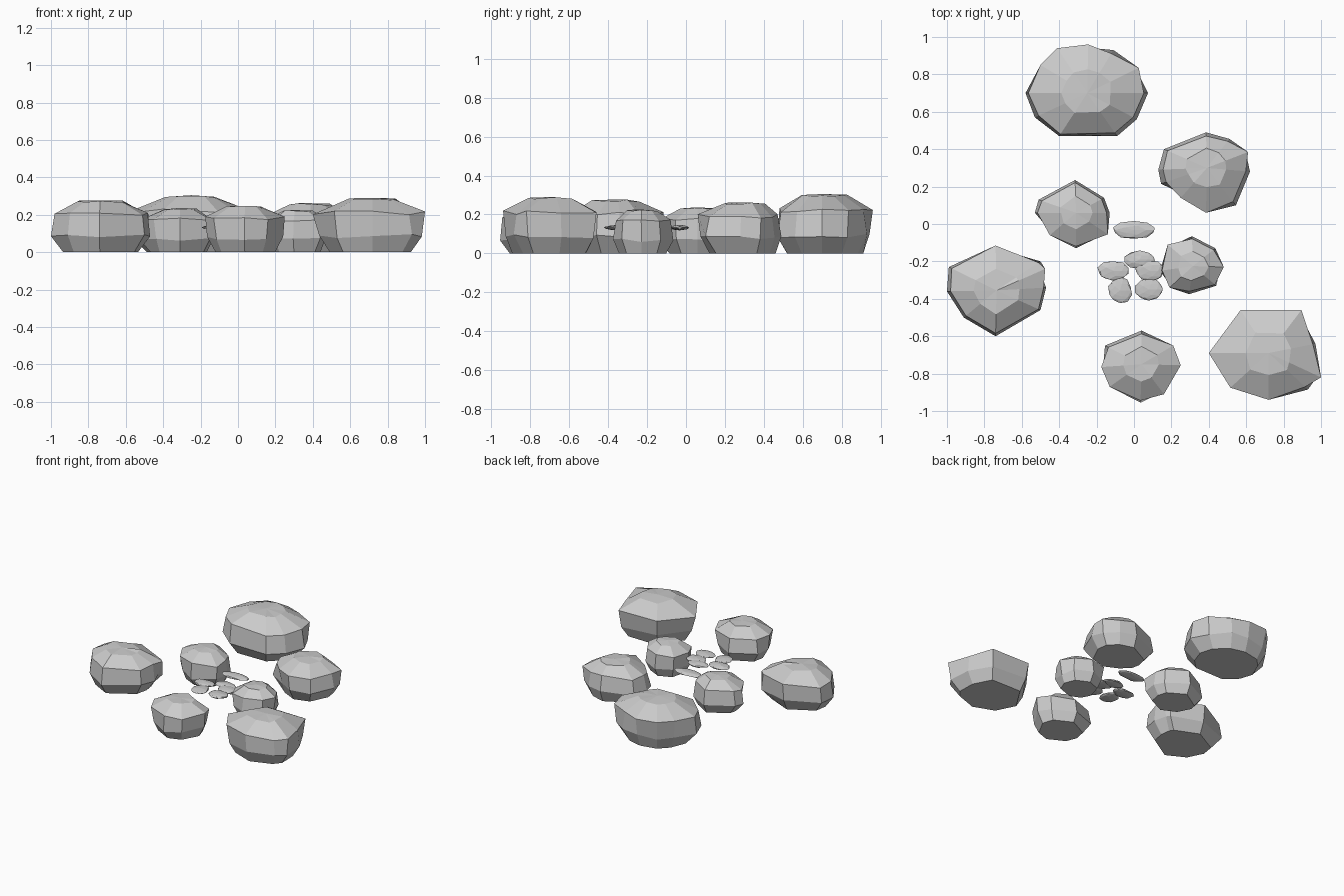
import bpy, bmesh, random
from math import hypot
from mathutils import Vector, Matrix

if "Cube" in bpy.data.objects:
    bpy.data.objects.remove(bpy.data.objects["Cube"])

random.seed(4)


def finish(bm, name):
    bmesh.ops.recalc_face_normals(bm, faces=bm.faces)
    me = bpy.data.meshes.new(name)
    bm.to_mesh(me)
    bm.free()
    ob = bpy.data.objects.new(name, me)
    bpy.context.collection.objects.link(ob)


def boulder(name, centre, top_r, height, outline):
    """Stacked rings: small base, wide belt, shoulder, small flat top."""
    bm = bmesh.new()
    c = Vector(centre)
    rings = []
    lean = [random.random() < 0.5 for _ in outline]
    for level, (z, s) in enumerate([(0, .76), (.3, 1), (.73, 1), (1, 0)]):
        ring = []
        for i, p in enumerate(outline):
            d = Vector(p) - c
            if level == 0:
                # base is rounder than the belt
                mean = sum(hypot(q[0] - c.x, q[1] - c.y) for q in outline) / len(outline)
                d = d.normalized() * (d.length * .5 + mean * .5) * s
                h = 0
            elif level == 3:
                d = d.normalized() * top_r * random.uniform(.93, 1.07)
                h = height * random.uniform(.96, 1)
            else:
                # one of the two belt rings reaches the outline at each corner
                d = d * (1 if lean[i] == (level == 1) else random.uniform(.89, .96))
                h = height * (z + random.uniform(-.04, .04))
            ring.append(bm.verts.new((c.x + d.x, c.y + d.y, h)))
        rings.append(ring)
    n = len(outline)
    for a, b in zip(rings, rings[1:]):
        for i in range(n):
            j = (i + 1) % n
            bm.faces.new((a[i], a[j], b[j], b[i]))
    bm.faces.new(rings[0])
    cap = bm.verts.new((c.x, c.y, height))
    for i in range(n):
        bm.faces.new((rings[3][i], rings[3][(i + 1) % n], cap))
    finish(bm, name)


def pebble(name, x, y, rx, ry, z=.132, thick=.014):
    """Thin, rough flat stone."""
    bm = bmesh.new()
    bmesh.ops.create_icosphere(bm, subdivisions=2, radius=1)
    for v in bm.verts:
        v.co *= random.uniform(.88, 1.06)
    bmesh.ops.transform(bm, verts=bm.verts, matrix=Matrix.Translation((x, y, z))
                        @ Matrix.Diagonal((rx, ry, thick, 1)))
    finish(bm, name)


# Large boulders
boulder("back_boulder", (-.25, .70), .13, .305,
        [(.075, .70), (.015, .56), (-.09, .47), (-.40, .47), (-.53, .57), (-.58, .70),
         (-.50, .85), (-.41, .94), (-.245, .96), (-.11, .93), (.025, .835)])
boulder("right_boulder", (.39, .30), .11, .262,
        [(.62, .28), (.545, .10), (.385, .06), (.25, .14), (.145, .215), (.13, .29),
         (.16, .40), (.385, .49), (.51, .455), (.61, .385)])
boulder("left_boulder", (-.735, -.355), .12, .277,
        [(-.475, -.24), (-.47, -.34), (-.50, -.46), (-.74, -.60), (-.91, -.50), (-1, -.36),
         (-.99, -.23), (-.74, -.115), (-.50, -.20)])
boulder("front_right_boulder", (.72, -.69), .125, .29,
        [(1, -.82), (.93, -.885), (.72, -.94), (.515, -.875), (.40, -.69), (.57, -.46),
         (.895, -.46), (.97, -.64)])

# Medium boulders
boulder("inner_left_boulder", (-.31, .06), .085, .237,
        [(-.13, .06), (-.14, -.055), (-.31, -.13), (-.45, -.06), (-.53, .06),
         (-.51, .13), (-.315, .235), (-.16, .14)])
boulder("inner_right_boulder", (.315, -.225), .08, .225,
        [(.48, -.23), (.44, -.33), (.295, -.375), (.19, -.34), (.14, -.25),
         (.18, -.11), (.31, -.065), (.435, -.13)])
boulder("front_boulder", (.04, -.75), .095, .248,
        [(.25, -.755), (.16, -.91), (.035, -.955), (-.13, -.87), (-.175, -.765),
         (-.155, -.65), (.04, -.57), (.21, -.65)])

# Thin flat stones in the middle
for k, spec in enumerate([(0, -.033, .117, .047), (-.11, -.25, .086, .055),
                          (.03, -.19, .085, .05), (.085, -.25, .08, .06),
                          (-.075, -.355, .065, .072), (.08, -.35, .078, .062)]):
    pebble(f"flat_stone_{k + 1}", *spec)
